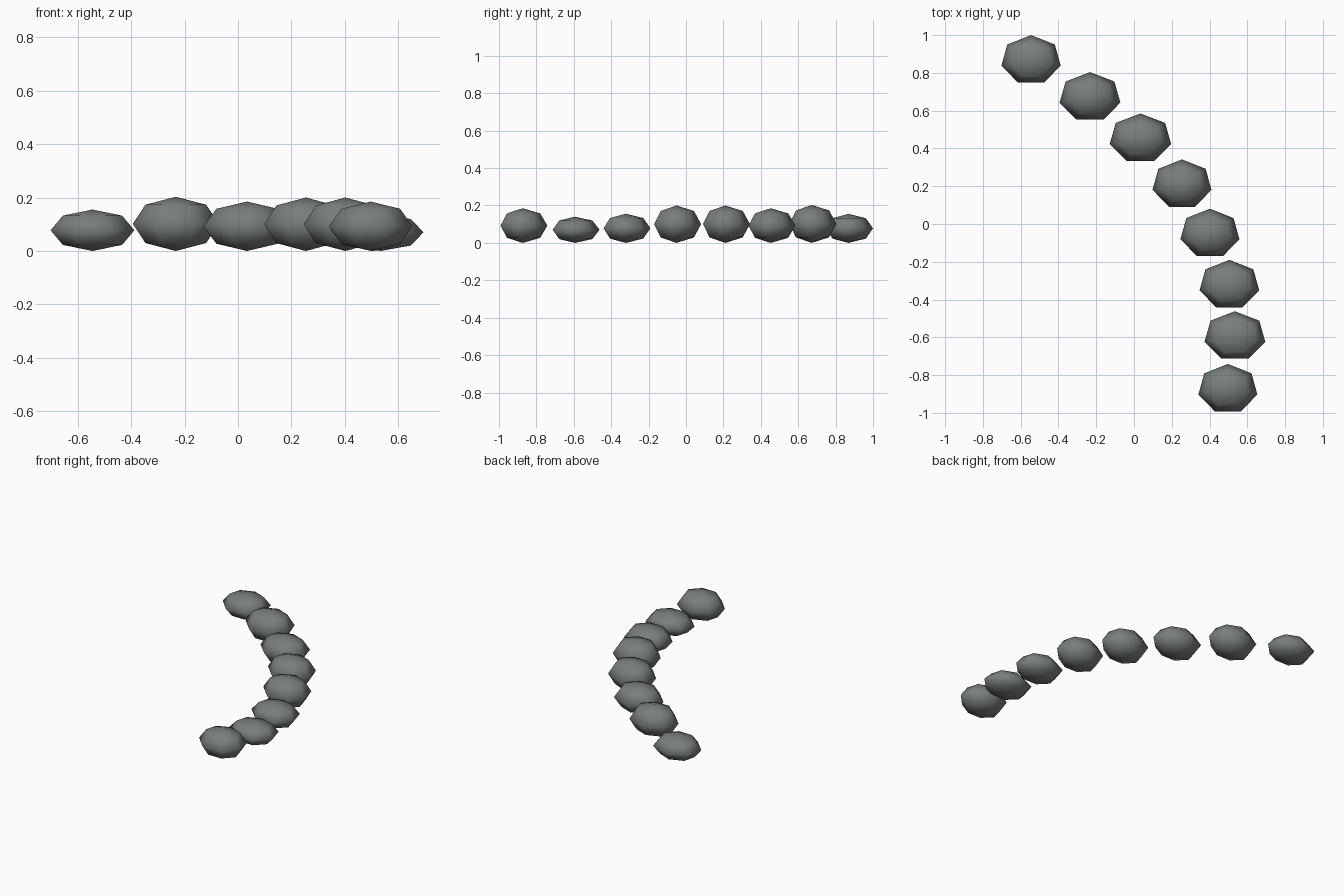
import bpy

cube = bpy.data.objects.get("Cube")
if cube:
    bpy.data.objects.remove(cube, do_unlink=True)

# Stone grey
grey = bpy.data.materials.new("stone_grey")
grey.use_nodes = True
colour = (0.19, 0.21, 0.205, 1)
grey.diffuse_color = colour
bsdf = grey.node_tree.nodes["Principled BSDF"]
bsdf.inputs["Base Color"].default_value = colour
bsdf.inputs["Roughness"].default_value = 0.9

DEPTH = 0.132  # half depth shared by all stones


def add_stone(index, x, y, half_width, height):
    """A flattened seven-sided pebble resting on the ground."""
    bpy.ops.mesh.primitive_uv_sphere_add(segments=7, ring_count=4, radius=1)
    stone = bpy.context.object
    stone.name = f"path_stone_{index}"
    stone.scale = (half_width, DEPTH, height / 2)
    stone.location = (x, y, height / 2)
    bpy.ops.object.transform_apply(location=False, rotation=False, scale=True)
    bpy.ops.object.shade_smooth()
    stone.data.materials.append(grey)


# Curved row of stones, back to front: x, y, half width, height
stones = [
    (-0.545, 0.868, 0.161, 0.155),
    (-0.233, 0.672, 0.165, 0.203),
    (0.034, 0.453, 0.167, 0.185),
    (0.254, 0.210, 0.160, 0.200),
    (0.402, -0.051, 0.160, 0.200),
    (0.505, -0.322, 0.162, 0.156),
    (0.534, -0.594, 0.165, 0.140),
    (0.497, -0.873, 0.160, 0.185),
]
for i, stone in enumerate(stones, 1):
    add_stone(i, *stone)
